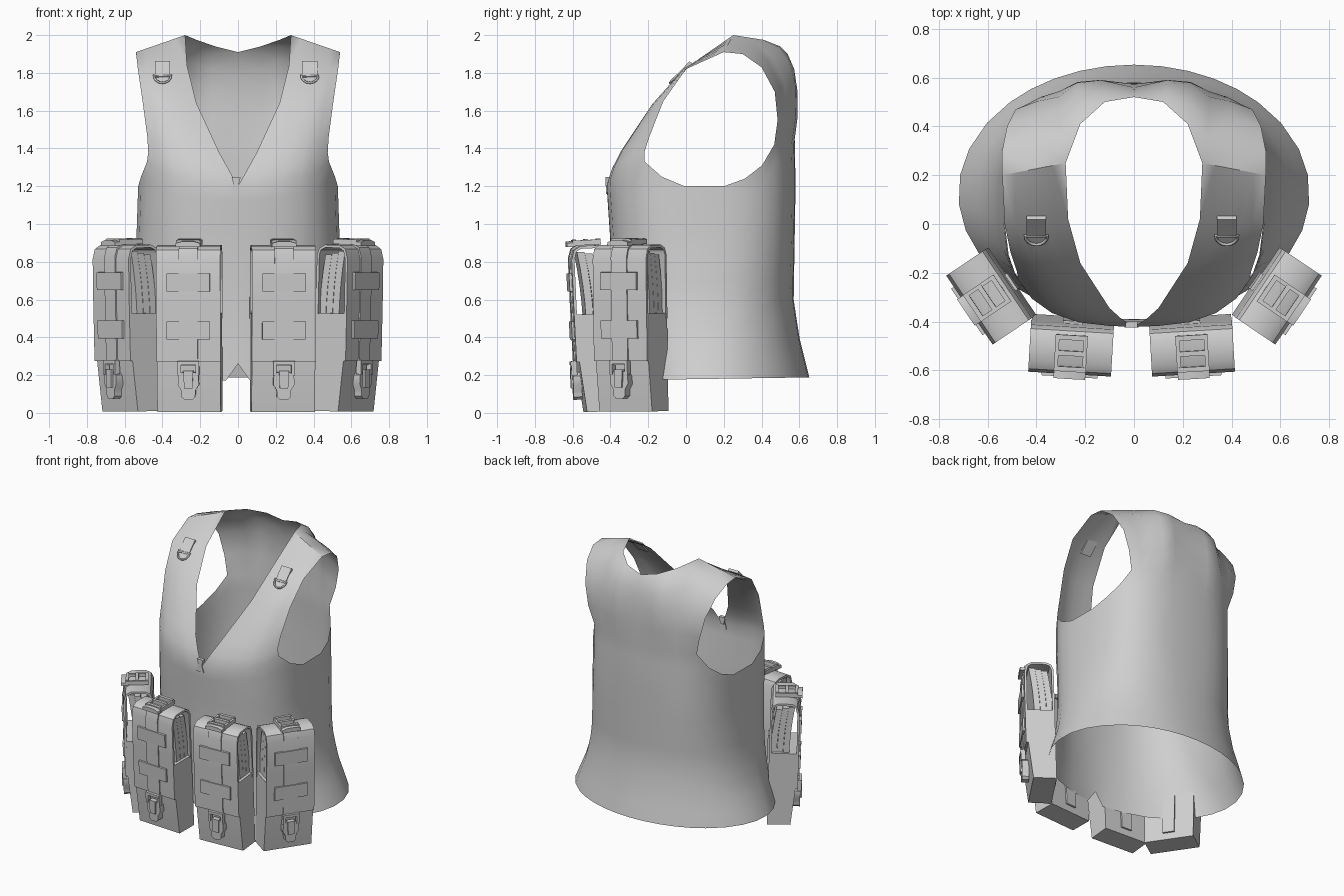
import bpy, bmesh
from math import sin, cos, pi, radians
from mathutils import Vector, Matrix

if "Cube" in bpy.data.objects:
    bpy.data.objects.remove(bpy.data.objects["Cube"])

grey = bpy.data.materials.new("plain grey fabric")
grey.use_nodes = True
grey.diffuse_color = (0.62, 0.62, 0.62, 1)
grey.node_tree.nodes["Principled BSDF"].inputs["Base Color"].default_value = (0.62, 0.62, 0.62, 1)


def make(name, verts, faces, matrix=Matrix(), angle=35, solid=True):
    bm = bmesh.new()
    vs = [bm.verts.new(matrix @ Vector(v)) for v in verts]
    for f in faces:
        bm.faces.new([vs[i] for i in f])
    bmesh.ops.remove_doubles(bm, verts=bm.verts, dist=0.0005)
    if solid:
        bmesh.ops.recalc_face_normals(bm, faces=bm.faces)
    mesh = bpy.data.meshes.new(name)
    bm.to_mesh(mesh)
    bm.free()
    mesh.materials.append(grey)
    ob = bpy.data.objects.new(name, mesh)
    bpy.context.collection.objects.link(ob)
    bpy.ops.object.select_all(action='DESELECT')
    ob.select_set(True)
    bpy.context.view_layer.objects.active = ob
    bpy.ops.object.shade_smooth_by_angle(angle=radians(angle))
    return ob


def prism(name, outline, a, b, place, matrix):
    """Extrude a closed outline from a to b."""
    n = len(outline)
    verts = [place(p, q, s) for s in (a, b) for p, q in outline]
    faces = [range(n), range(2 * n - 1, n - 1, -1)]
    faces += [(i, (i + 1) % n, n + (i + 1) % n, n + i) for i in range(n)]
    return make(name, verts, faces, matrix)


def side_prism(name, outline, half, m, x=0):
    return prism(name, outline, x - half, x + half, lambda d, z, s: (s, -d, z), m)


def front_plate(name, half_outline, d, thick, m):
    outline = half_outline + [(-x, z) for x, z in reversed(half_outline)]
    return prism(name, outline, d, d + thick, lambda x, z, s: (x, -s, z), m)


def band(name, path, thick, half, m, x=0):
    """Strip of webbing following a depth/height path."""
    pts = [Vector(p) for p in path]
    inner = []
    for i, p in enumerate(pts):
        t = (pts[min(i + 1, len(pts) - 1)] - pts[max(i - 1, 0)]).normalized()
        inner.append(p + Vector((-t.y, t.x)) * thick)
    return side_prism(name, [tuple(p) for p in pts + inner[::-1]], half, m, x)


def box(name, x, d, z, m):
    side_prism(name, [(d[0], z[0]), (d[1], z[0]), (d[1], z[1]), (d[0], z[1])],
               (x[1] - x[0]) / 2, m, (x[0] + x[1]) / 2)


# ---- Vest shell: one half, mirrored ----
# height, half width, front y, back y
SECTIONS = [(0.18, 0.72, -0.40, 0.655), (0.4, 0.62, -0.39, 0.60), (0.6, 0.57, -0.39, 0.57),
            (0.9, 0.54, -0.40, 0.575), (1.2, 0.53, -0.42, 0.58), (1.5, 0.53, -0.42, 0.575)]
ANGLES = [0, 5, 18, 32, 46, 61, 73, 85, 98, 110, 123, 135, 144, 153, 162, 171, 180]
RIM = [1.2, 1.21, 1.23, 1.25, 1.28, 1.33, 1.25, 1.2, 1.2, 1.24, 1.31, 1.42] + [1.42] * 5


def ring_point(z, deg):
    for lo, hi in zip(SECTIONS, SECTIONS[1:]):
        if z <= hi[0] or hi is SECTIONS[-1]:
            k = (z - lo[0]) / (hi[0] - lo[0])
            w, f, b = [p + (q - p) * k for p, q in zip(lo[1:], hi[1:])]
            break
    e = 2 / (2 + 0.8 * min(1, max(0, (z - 0.18) / 0.8)))
    c, s = cos(radians(deg)), sin(radians(deg))
    y = abs(c) ** e * (1 if c < 0 else -1)
    return Vector((w * max(s, 0) ** e if 0 < deg < 180 else 0, (f + b) / 2 + (b - f) / 2 * y, z))


verts, faces = [], []


def add_grid(rows):
    start, n = len(verts), len(rows[0])
    for r in rows:
        verts.extend(r)
    for i in range(len(rows) - 1):
        for j in range(n - 1):
            a = start + i * n + j
            faces.append((a, a + 1, a + n + 1, a + n))


def patch(bottom, top, left, right, bulge):
    """Blend four edge curves into a surface grid."""
    rows = []
    for i in range(len(left)):
        v, row = i / (len(left) - 1), []
        for j in range(len(bottom)):
            u = j / (len(bottom) - 1)
            p = left[i].lerp(right[i], u) + bottom[j].lerp(top[j], v)
            p -= bottom[0].lerp(bottom[-1], u).lerp(top[0].lerp(top[-1], u), v)
            row.append(p + Vector(bulge) * sin(pi * u) * sin(pi * v))
        rows.append(row)
    add_grid(rows)


STEPS = 12
tube = []
for i in range(STEPS + 1):
    row = []
    for j, (deg, top) in enumerate(zip(ANGLES, RIM)):
        hem = 0.26 if j == 0 else 0.18 - 0.008 * cos(radians(deg))
        row.append(ring_point(hem + (top - hem) * i / STEPS, deg))
    tube.append(row)
add_grid(tube)
rim = tube[-1]


def vecs(*pts):
    return [Vector(p) for p in pts]


neck, shoulder = Vector((0.28, 0.25, 2.0)), Vector((0.54, 0.2, 1.91))
v_edge = [rim[0]] + vecs((0.05, -0.39, 1.29), (0.1, -0.345, 1.38), (0.22, -0.16, 1.64),
                         (0.27, 0.02, 1.84)) + [neck]
arm_front = [rim[5]] + vecs((0.475, -0.22, 1.38), (0.48, -0.195, 1.46), (0.505, -0.12, 1.65),
                            (0.53, 0, 1.82)) + [shoulder]
patch(rim[:6], [neck.lerp(shoulder, k / 5) for k in range(6)], v_edge, arm_front, (0, -0.01, 0))

arm_back = [rim[11]] + vecs((0.45, 0.485, 1.55), (0.485, 0.47, 1.7), (0.52, 0.4, 1.83),
                            (0.54, 0.3, 1.9)) + [shoulder]
spine = [rim[16]] + vecs((0, 0.573, 1.55), (0, 0.56, 1.68), (0, 0.55, 1.78), (0, 0.535, 1.86),
                         (0, 0.52, 1.91))
neck_back = [shoulder, shoulder.lerp(neck, 0.5), neck] + vecs((0.22, 0.41, 1.975), (0.12, 0.5, 1.94)) + [spine[-1]]
patch(rim[11:], neck_back, arm_back, spine, (0, 0.035, 0.02))

vest = make("vest_shell", verts, faces, angle=80, solid=False)
mirror = vest.modifiers.new("Mirror", 'MIRROR')
mirror.use_clip = True


# ---- Magazine pouch, built in its own frame (x across, d outward, z up) ----
def pouch(tag, x, y, turn, lean):
    m = Matrix.Translation((x, y, 0)) @ Matrix.Rotation(radians(turn), 4, 'Z') @ Matrix.Rotation(radians(lean), 4, 'X')
    side_prism(tag + "_cup", [(0, 0.01), (0.155, 0.012), (0.182, 0.28), (0.182, 0.53), (0, 0.53)], 0.168, m)
    # Curved magazines rising out of the cup
    for k in range(3):
        d = 0.01 + 0.042 * k
        bend = [(d + 0.03 * t * t, 0.5 + (0.34 + 0.01 * k) * t) for t in (0, 0.25, 0.5, 0.75, 1)]
        outline = bend + [(p + 0.04, z) for p, z in reversed(bend)]
        side_prism(f"{tag}_magazine_{k + 1}", outline, 0.148, m)
    # Flap folding over the top, with webbing on it
    band(tag + "_flap", [(0.197, 0.28), (0.197, 0.6), (0.195, 0.82), (0.18, 0.872), (0.145, 0.892),
                         (0.05, 0.892), (0.015, 0.875), (0, 0.84), (0, 0.5)], 0.015, 0.17, m)
    band(tag + "_centre_strap", [(0.204, 0.26), (0.204, 0.6), (0.202, 0.83), (0.186, 0.88), (0.147, 0.902),
                                 (0.04, 0.902)], 0.012, 0.05, m)
    for z in (0.4, 0.655):
        box(f"{tag}_cross_strap_{'low' if z < 0.5 else 'high'}", (-0.115, 0.115), (0.19, 0.21), (z, z + 0.095), m)
    box(tag + "_back_strap", (-0.04, 0.04), (-0.012, 0.01), (0.06, 0.6), m)
    # Release buckle hanging below the flap
    front_plate(tag + "_buckle_body", [(0.02, 0.08), (0.036, 0.095), (0.038, 0.13), (0.056, 0.16),
                                       (0.054, 0.205), (0.035, 0.225)], 0.168, 0.046, m)
    front_plate(tag + "_buckle_tongue", [(0.022, 0.14), (0.026, 0.235)], 0.19, 0.034, m)
    for s in (-1, 1):
        box(tag + "_buckle_side", (s * 0.048 - 0.009, s * 0.048 + 0.009), (0.19, 0.22), (0.21, 0.285), m)
        box(tag + "_adjuster_side", (s * 0.058 - 0.008, s * 0.058 + 0.008), (0.03, 0.18), (0.895, 0.922), m)
    box(tag + "_buckle_bar", (-0.05, 0.05), (0.2, 0.222), (0.265, 0.285), m)
    # Ladder adjuster lying on top
    for d in (0.03, 0.095, 0.16):
        box(tag + "_adjuster_bar", (-0.058, 0.058), (d, d + 0.02), (0.9, 0.927), m)
    front_plate(tag + "_adjuster_lip", [(0.065, 0.89), (0.065, 0.91), (0.03, 0.92)], 0.165, 0.045, m)


for side, s in (("right", -1), ("left", 1)):
    pouch(side + "_front_pouch", s * 0.24 - 0.01, -0.378, s * 3.4, 3)
    pouch(side + "_side_pouch", s * 0.495, -0.232, s * 56, 1.5)


# ---- Shoulder loops with D-rings ----
def d_ring(name, m):
    curve = bpy.data.curves.new(name, 'CURVE')
    curve.dimensions = '3D'
    curve.bevel_depth = 0.006
    curve.bevel_resolution = 1
    spline = curve.splines.new('POLY')
    pts = [(0.046 * cos(pi * k / 8), -0.004, -0.055 * sin(pi * k / 8)) for k in range(9)]
    spline.points.add(len(pts) - 1)
    for p, c in zip(spline.points, pts):
        p.co = (*(m @ Vector(c)), 1)
    spline.use_cyclic_u = True
    curve.materials.append(grey)
    bpy.context.collection.objects.link(bpy.data.objects.new(name, curve))


for side, s in (("right", -1), ("left", 1)):
    m = Matrix.Translation((s * 0.39 - 0.01, -0.045, 1.785)) @ Matrix.Rotation(radians(-43), 4, 'X')
    box(side + "_shoulder_loop", (-0.04, 0.04), (-0.012, 0.006), (-0.01, 0.1), m)
    d_ring(side + "_d_ring", m)

# ---- Zipper pull ----
zip_frame = Matrix.Translation((-0.01, 0, 0))
front_plate("zipper_slider", [(0.012, 1.2), (0.024, 1.25)], 0.4, 0.025, zip_frame)
front_plate("zipper_pull", [(0.028, 1.16), (0.012, 1.215)], 0.412, 0.012, zip_frame)
